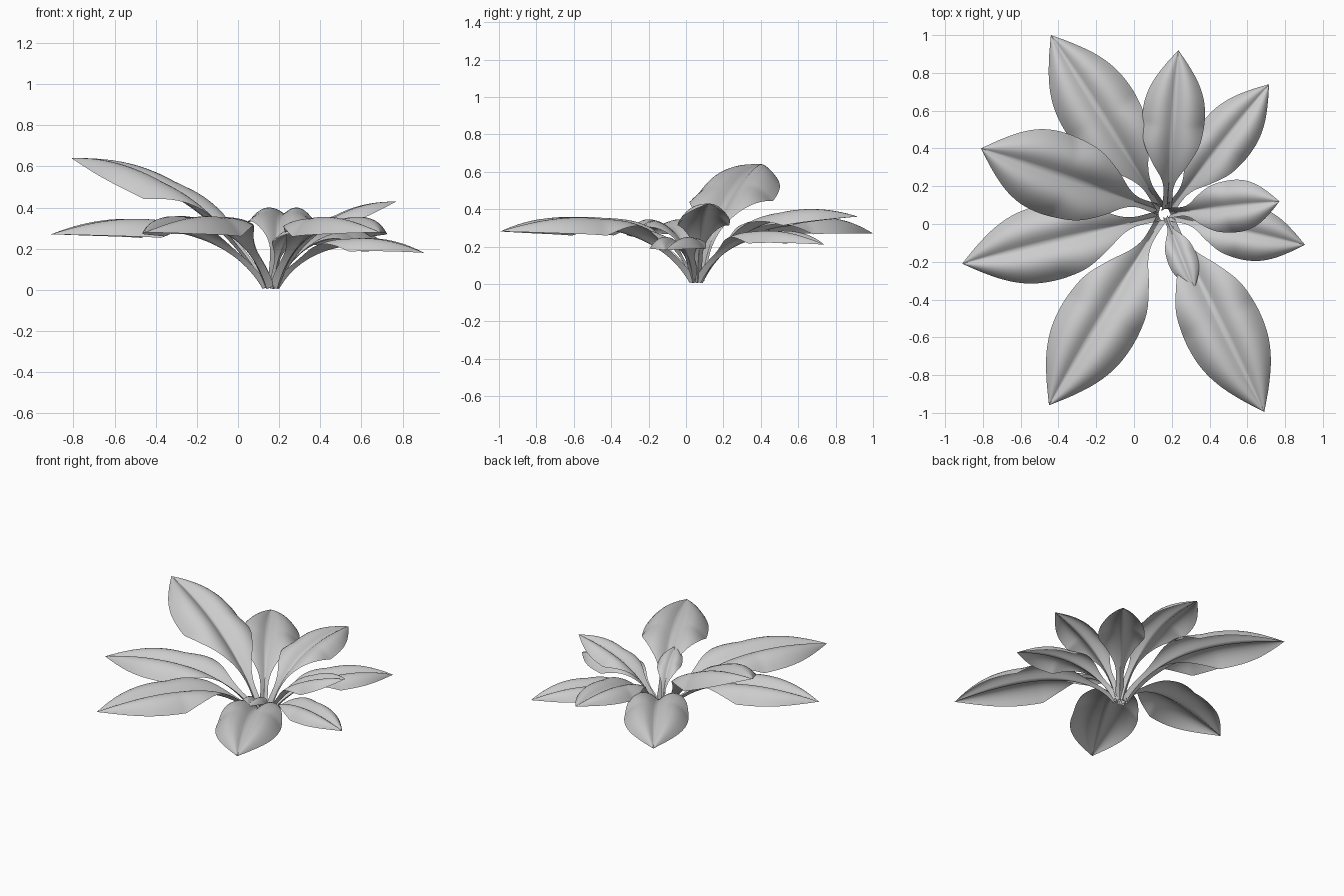
import bpy, math
from mathutils import Vector

if "Cube" in bpy.data.objects:
    bpy.data.objects.remove(bpy.data.objects["Cube"])

# base (x, y), tip (x, y, z), half width, two heights that bend the midrib
LEAVES = [
    ((0.14, 0.09), (-0.44, 1.00, 0.27), 0.208, 0.29, 0.37),
    ((0.175, 0.09), (0.235, 0.92, 0.36), 0.165, 0.29, 0.40),
    ((0.19, 0.08), (0.715, 0.74, 0.21), 0.150, 0.21, 0.31),
    ((0.20, 0.06), (0.77, 0.12, 0.43), 0.138, 0.25, 0.36),
    ((0.20, 0.04), (0.905, -0.11, 0.18), 0.145, 0.19, 0.27),
    ((0.19, 0.02), (0.69, -0.995, 0.28), 0.210, 0.27, 0.36),
    ((0.17, 0.03), (0.32, -0.345, 0.29), 0.078, 0.20, 0.28),
    ((0.14, 0.02), (-0.45, -0.96, 0.28), 0.215, 0.28, 0.36),
    ((0.12, 0.04), (-0.91, -0.21, 0.27), 0.202, 0.27, 0.35),
    ((0.12, 0.08), (-0.81, 0.40, 0.64), 0.222, 0.28, 0.55),
]
# blade outline: half width at every tenth of the length
OUTLINE = [0, 0.03, 0.23, 0.58, 0.88, 0.99, 1.0, 0.92, 0.72, 0.40, 0]
ROWS, HALF = 56, 10


def outline(t):
    i = min(int(t * 10), 9)
    f = t * 10 - i
    p = [OUTLINE[max(0, i - 1)], OUTLINE[i], OUTLINE[i + 1],
         OUTLINE[i + 2] if i < 9 else -0.42]
    return max(0, 0.5 * (2 * p[1] + (p[2] - p[0]) * f
               + (2 * p[0] - 5 * p[1] + 4 * p[2] - p[3]) * f * f
               + (3 * p[1] - p[0] - 3 * p[2] + p[3]) * f ** 3))


def make_leaf(name, base, tip, width, h1, h2):
    b = Vector((base[0], base[1], 0.005))
    e = Vector(tip)
    flat = Vector((e.x - b.x, e.y - b.y, 0))
    length = flat.length
    fwd = flat.normalized()
    side = Vector((-fwd.y, fwd.x, 0))
    up = Vector((0, 0, 1))
    ctrl = [b, b + fwd * 0.15 * length + up * h1,
            b + fwd * 0.5 * length + up * h2, e]
    stem = 0.028 if length > 0.5 else 0.014
    verts, faces = [], []
    for r in range(ROWS + 1):
        u = r / ROWS
        k = 1 - u
        pos = (ctrl[0] * k ** 3 + ctrl[1] * 3 * k * k * u
               + ctrl[2] * 3 * k * u * u + ctrl[3] * u ** 3)
        tan = ((ctrl[1] - ctrl[0]) * k * k + (ctrl[2] - ctrl[1]) * 2 * k * u
               + (ctrl[3] - ctrl[2]) * u * u).normalized()
        nor = tan.cross(side)
        t = min(1, (pos - b).dot(fwd) / length)
        w = math.hypot(width * outline(t), stem * max(0, 1 - t * 1.6))
        blend = min(1, max(0, (t - 0.1) / 0.42))
        for c in range(-HALF, HALF + 1):
            v = c / HALF
            a = math.hypot(v, 0.04) - 0.04
            # gutter-shaped stalk turning into a gull-wing blade
            lift = w * (a * (1 - blend) + (1.1 * a - 1.38 * a * a) * blend)
            verts.append(pos + side * v * w + nor * lift)
    n = 2 * HALF + 1
    for r in range(ROWS):
        for c in range(n - 1):
            i = r * n + c
            faces.append((i, i + 1, i + n + 1, i + n))
    me = bpy.data.meshes.new(name)
    me.from_pydata(verts, [], faces)
    for p in me.polygons:
        p.use_smooth = True
    # normals face the upper side of the blade
    if sum(p.normal.z * p.area for p in me.polygons) < 0:
        me.flip_normals()
    ob = bpy.data.objects.new(name, me)
    bpy.context.collection.objects.link(ob)


for idx, leaf in enumerate(LEAVES):
    make_leaf(f"leaf_{idx + 1}", *leaf)
